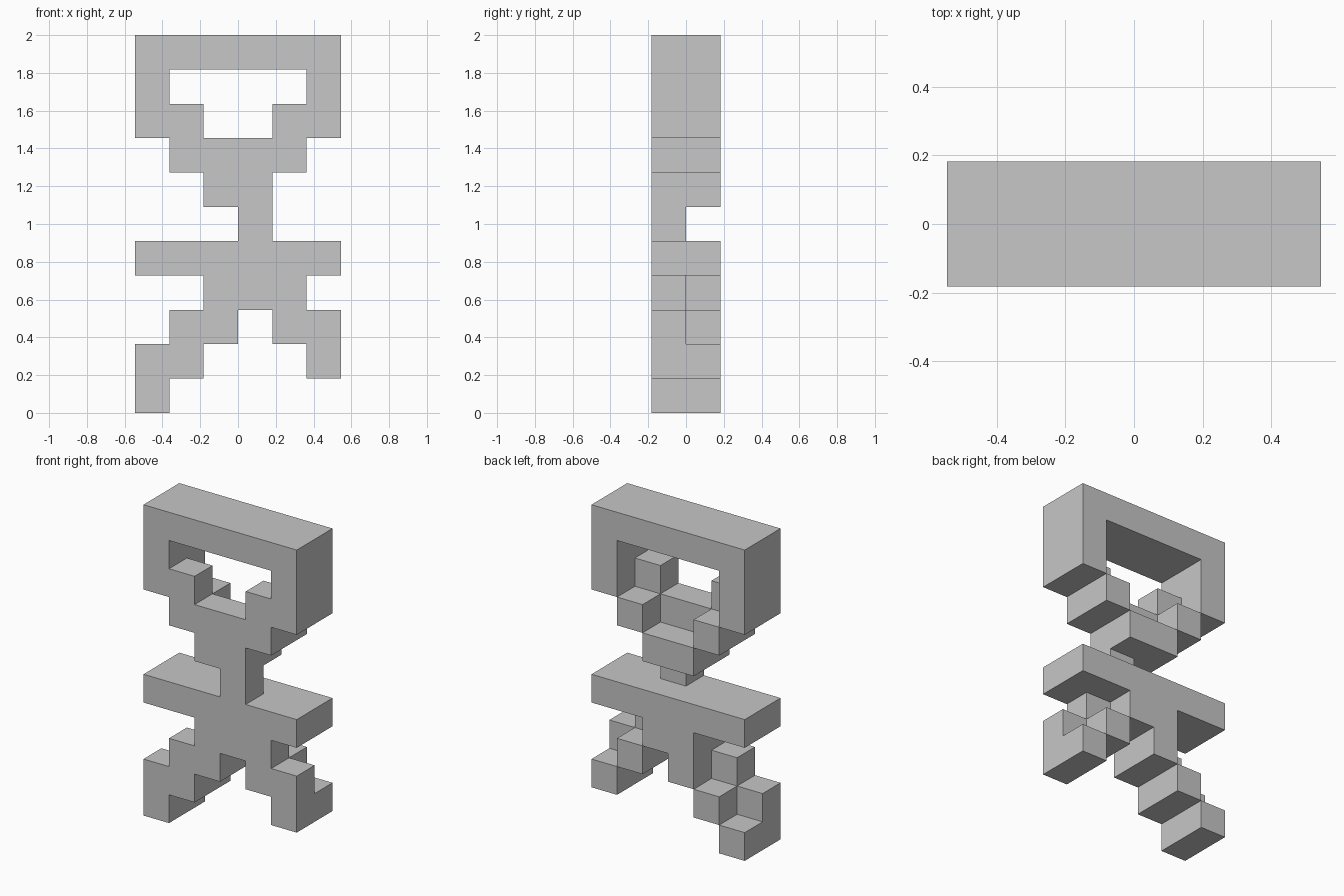
import bpy
import bmesh
import math
from mathutils import Vector

cube = bpy.data.objects.get("Cube")
if cube:
    bpy.data.objects.remove(cube, do_unlink=True)

# One plain grey for the whole figure
grey = bpy.data.materials.new("plain_grey")
grey.use_nodes = True
colour = (0.57, 0.57, 0.57, 1)
grey.diffuse_color = colour
grey.node_tree.nodes["Principled BSDF"].inputs["Base Color"].default_value = colour

UNIT = 2 / 11  # edge of one block

# Block rows from top to bottom: # both layers, F front layer only
PARTS = {
    "head_frame": (10, ["######",
                        "#....#",
                        "#F..F#"]),
    "jaw":        (7,  [".#FF#.",
                        "..##.."]),
    "neck":       (5,  ["...F.."]),
    "arms":       (4,  ["######"]),
    "hips":       (3,  ["..##F."]),
    "right_leg":  (2,  [".F#...",
                        "F#....",
                        "#....."]),
    "left_leg":   (2,  ["....#F",
                        ".....#"]),
}


def blocks(top, rows):
    """Grid cells filled by a part."""
    cells = set()
    for down, row in enumerate(rows):
        for col, mark in enumerate(row):
            if mark != ".":
                cells.add((col, 0, top - down))
            if mark == "#":
                cells.add((col, 1, top - down))
    return cells


def build(name, cells, solid):
    """Outer skin of the cells, merged into large flat faces."""
    bm = bmesh.new()
    for cell in cells:
        for axis in range(3):
            for side in (-1, 1):
                step = Vector((0, 0, 0))
                step[axis] = side
                if tuple(int(c + s) for c, s in zip(cell, step)) in solid:
                    continue
                u, v = Vector((0, 0, 0)), Vector((0, 0, 0))
                u[(axis + 1) % 3] = 1
                v[(axis + 2) % 3] = side
                mid = Vector(cell) + Vector((-2.5, -0.5, 0.5)) + step / 2
                corners = [mid + (a * u + b * v) / 2
                           for a, b in ((-1, -1), (1, -1), (1, 1), (-1, 1))]
                bm.faces.new([bm.verts.new(p * UNIT) for p in corners])
    bmesh.ops.remove_doubles(bm, verts=bm.verts[:], dist=UNIT / 100)
    bmesh.ops.dissolve_limit(bm, angle_limit=math.radians(1),
                             verts=bm.verts[:], edges=bm.edges[:])
    mesh = bpy.data.meshes.new(name)
    bm.to_mesh(mesh)
    bm.free()
    mesh.materials.append(grey)
    bpy.context.collection.objects.link(bpy.data.objects.new(name, mesh))


# Build every part, leaving out faces hidden between neighbours
filled = {name: blocks(*spec) for name, spec in PARTS.items()}
everything = set().union(*filled.values())
for part, cells in filled.items():
    build(part, cells, everything)
